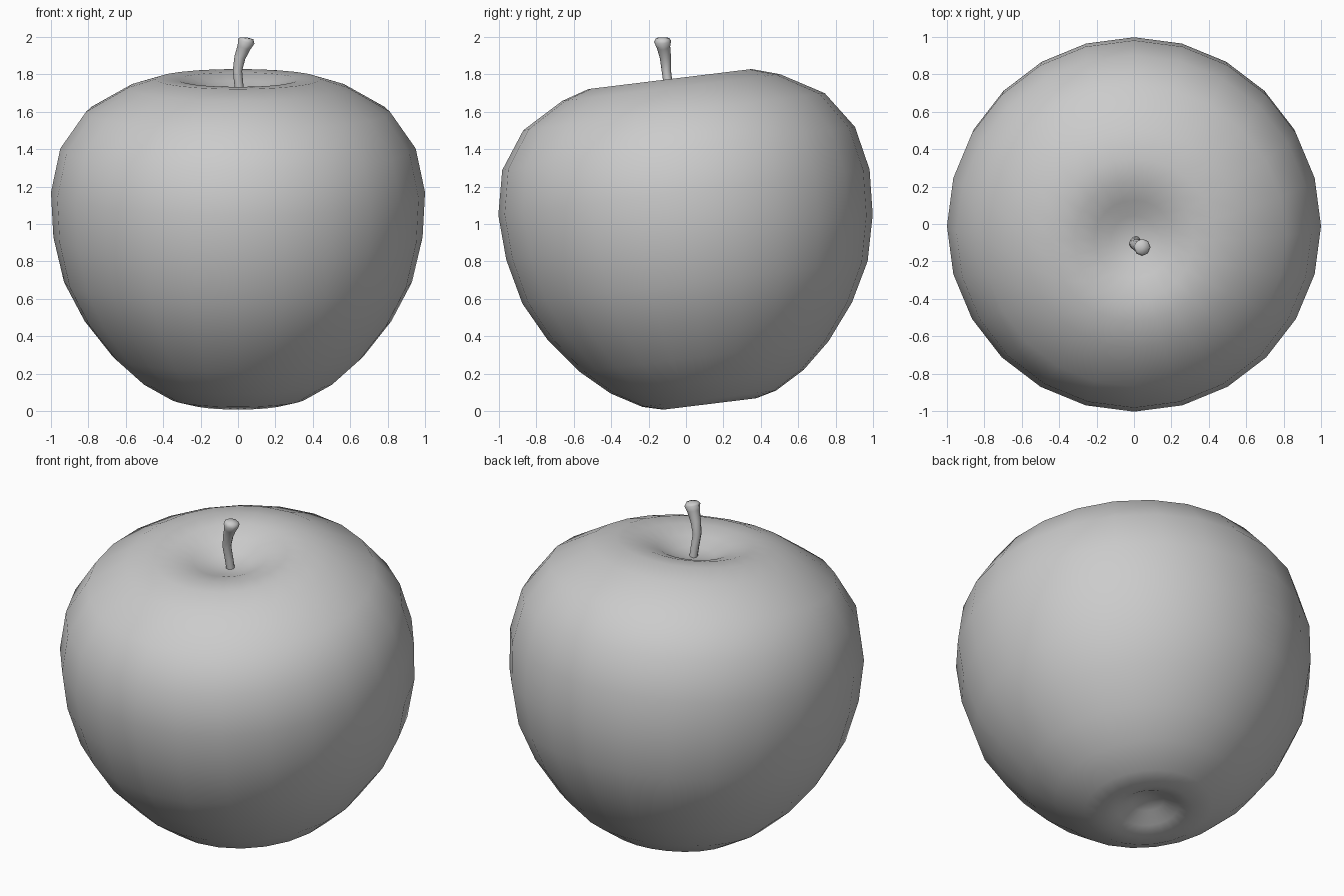
import bpy, bmesh, math
from mathutils import Vector, Matrix

cube = bpy.data.objects.get("Cube")
if cube:
    bpy.data.objects.remove(cube, do_unlink=True)

grey = bpy.data.materials.new("plain grey")
grey.use_nodes = True
colour = (0.6, 0.6, 0.6, 1)
grey.diffuse_color = colour
grey.node_tree.nodes["Principled BSDF"].inputs["Base Color"].default_value = colour


def tube(name, path, radii, sides):
    """Skin rings along a path; a zero radius at an end closes it to a point."""
    bm = bmesh.new()
    path = [Vector(p) for p in path]
    rings = []
    for i, (p, r) in enumerate(zip(path, radii)):
        if r == 0:
            rings.append([bm.verts.new(p)])
            continue
        along = path[min(i + 1, len(path) - 1)] - path[max(i - 1, 0)]
        if along.z < 0 or along.length < 1e-5:
            along = Vector((0, 0, 1))
        turn = Vector((0, 0, 1)).rotation_difference(along)
        angles = [math.tau * k / sides for k in range(sides)]
        rings.append([bm.verts.new(p + turn @ Vector((r * math.cos(a), r * math.sin(a), 0)))
                      for a in angles])
    for low, high in zip(rings, rings[1:]):
        for k in range(sides):
            n = (k + 1) % sides
            if len(low) == 1:
                bm.faces.new((low[0], high[n], high[k]))
            elif len(high) == 1:
                bm.faces.new((low[k], low[n], high[0]))
            else:
                bm.faces.new((low[k], low[n], high[n], high[k]))
    bmesh.ops.recalc_face_normals(bm, faces=bm.faces)
    for f in bm.faces:
        f.smooth = True
    mesh = bpy.data.meshes.new(name)
    bm.to_mesh(mesh)
    bm.free()
    mesh.materials.append(grey)
    obj = bpy.data.objects.new(name, mesh)
    bpy.context.collection.objects.link(obj)
    return obj


# Fruit body: radius and height from the bottom hollow up to the top hollow
profile = [(0, .09), (.09, .07), (.17, .025), (.25, 0), (.36, .028), (.52, .12),
           (.67, .255), (.82, .446), (.93, .655), (.987, .898), (1, 1.14),
           (.95, 1.376), (.812, 1.574), (.587, 1.704), (.44, 1.75), (.32, 1.747),
           (.21, 1.715), (.12, 1.675), (0, 1.655)]
body = tube("fruit_body", [(0, 0, h) for r, h in profile], [r for r, h in profile], 24)
# The fruit leans forward a little
body.matrix_world = Matrix.Translation((0, .128, .038)) @ Matrix.Rotation(math.radians(7), 4, 'X')

# Stem: bent stalk with a thicker blunt end
stem_path = [(.015, -.085, 1.64), (.005, -.095, 1.74), (-.003, -.105, 1.82),
             (.01, -.11, 1.89), (.032, -.12, 1.945), (.044, -.125, 1.977),
             (.046, -.125, 1.993), (.047, -.125, 1.998)]
tube("stem", stem_path, [.024, .024, .025, .03, .036, .046, .036, 0], 8)
